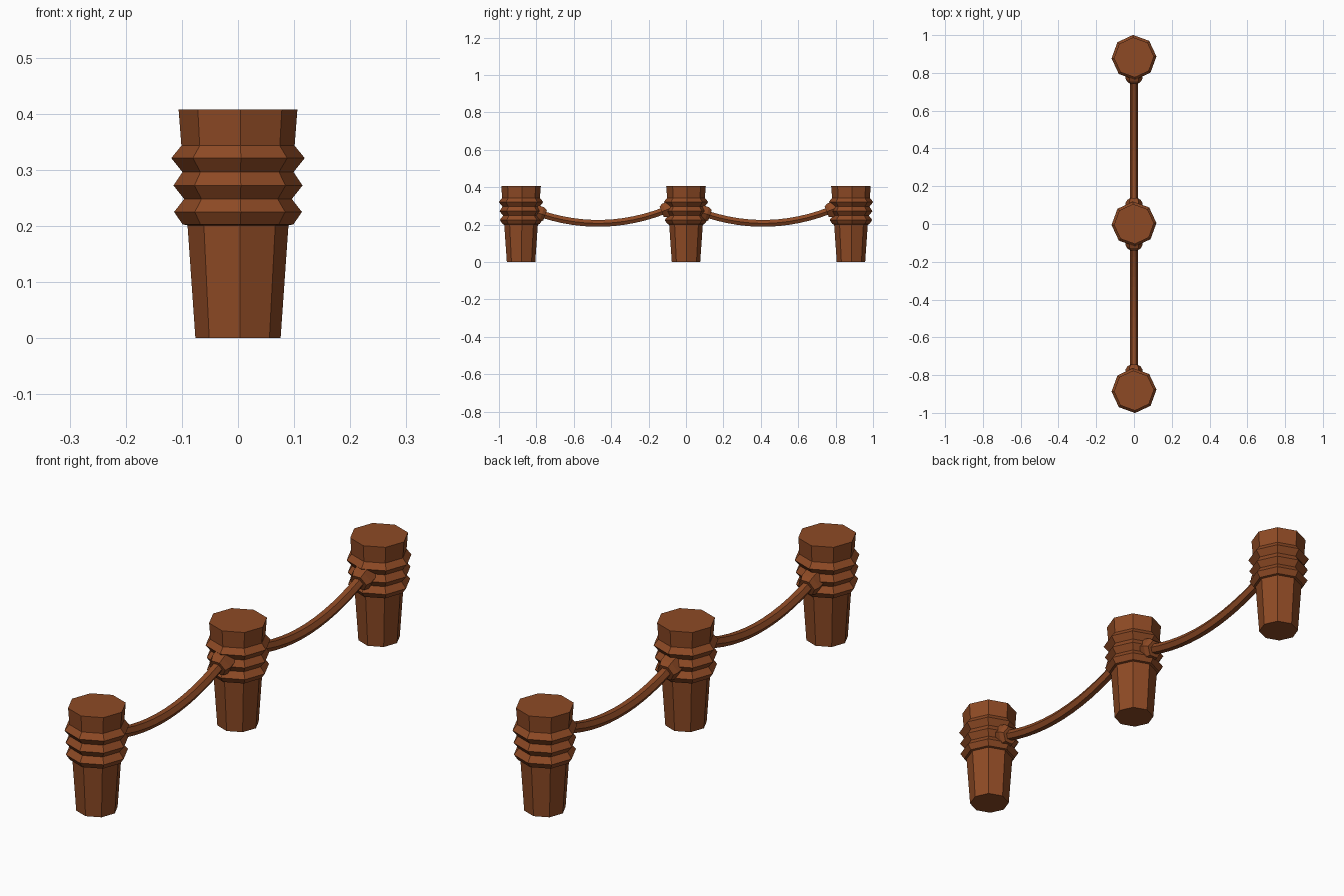
import bpy, bmesh, math
from mathutils import Vector, Matrix

if "Cube" in bpy.data.objects:
    bpy.data.objects.remove(bpy.data.objects["Cube"])

wood = bpy.data.materials.new("reddish_brown")
wood.diffuse_color = (0.27, 0.068, 0.018, 1)
wood.use_nodes = True
wood.node_tree.nodes["Principled BSDF"].inputs["Base Color"].default_value = wood.diffuse_color


def skin(name, rings):
    """Bridge a list of equal-sized point rings and cap both ends."""
    bm = bmesh.new()
    loops = [[bm.verts.new(p) for p in ring] for ring in rings]
    n = len(loops[0])
    for a, b in zip(loops, loops[1:]):
        for i in range(n):
            j = (i + 1) % n
            bm.faces.new((a[i], a[j], b[j], b[i]))
    bm.faces.new(loops[0][::-1])
    bm.faces.new(loops[-1])
    bmesh.ops.recalc_face_normals(bm, faces=bm.faces)
    me = bpy.data.meshes.new(name)
    bm.to_mesh(me)
    bm.free()
    me.materials.append(wood)
    ob = bpy.data.objects.new(name, me)
    bpy.context.collection.objects.link(ob)
    return ob


def ring(center, tangent, r, n, turn=0.0):
    """Polygon in the plane across a tangent lying in the yz plane."""
    side = Vector((1, 0, 0))
    up = tangent.normalized().cross(side)
    pts = []
    for i in range(n):
        a = turn + 2 * math.pi * i / n
        pts.append(center + side * r * math.cos(a) + up * r * math.sin(a))
    return pts


# Octagonal bollards: tapered shaft, three ridged bands, flared head
PROFILE = [(0.076, 0), (0.090, 0.201), (0.099, 0.203), (0.114, 0.225),
           (0.096, 0.248), (0.115, 0.272), (0.099, 0.296), (0.119, 0.321),
           (0.101, 0.343), (0.106, 0.408)]
POST_Y = (-0.882, 0, 0.882)
for label, y in zip(("front", "middle", "back"), POST_Y):
    skin(label + "_post",
         [ring(Vector((0, y, z)), Vector((0, 0, 1)), r, 8, math.radians(2.5))
          for r, z in PROFILE])


# Sagging ropes with a thick collar where they meet the posts
def rope_point(y, low):
    return Vector((0, y, 0.207 + 0.54 * (y - low) ** 2))


def rope_tangent(y, low):
    return Vector((0, 1, 1.08 * (y - low)))


for label, y0 in (("front", POST_Y[0]), ("back", POST_Y[1])):
    low = y0 + 0.412
    ys = [y0 + 0.06 + 0.762 * i / 14 for i in range(15)]
    skin(label + "_rope",
         [ring(rope_point(y, low), rope_tangent(y, low), 0.021, 6) for y in ys])
    for end, inner, outer in (("near", y0 + 0.07, y0 + 0.13),
                              ("far", y0 + 0.812, y0 + 0.75)):
        mid = (inner + outer) / 2
        c, t = rope_point(mid, low), rope_tangent(mid, low).normalized()
        h = (outer - inner) / 2
        skin(label + "_rope_" + end + "_collar",
             [ring(c + t * d, t, r, 6)
              for d, r in ((-h, 0.046), (h * 0.4, 0.045), (h, 0.035))])
